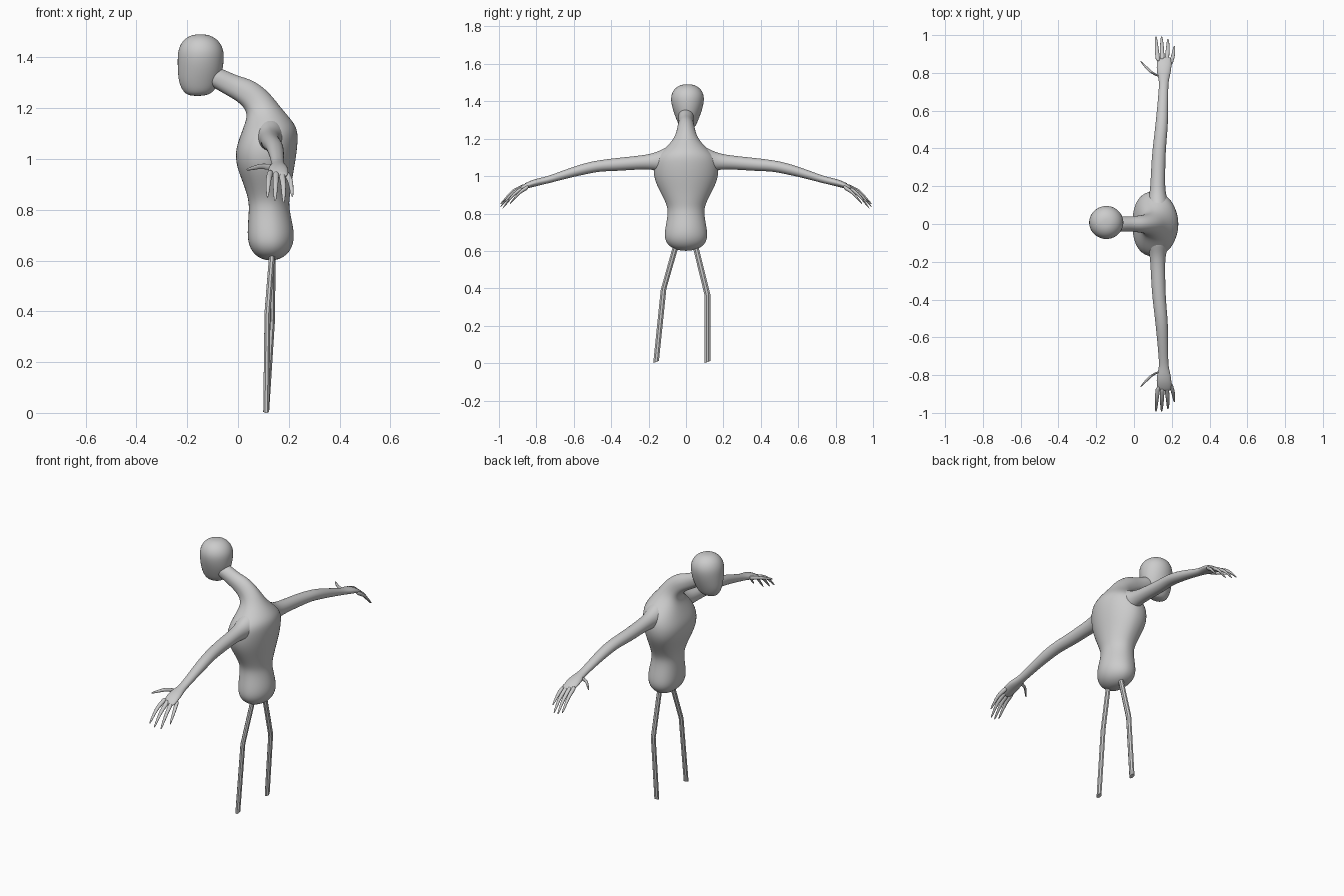
import bpy, bmesh, math
from mathutils import Vector


def loft(name, rings, n=16, subsurf=2, mirror=False, front=2.0, back=2.0):
    """Skin rings given as (centre, u axis, v axis); front/back set how boxy each side is."""
    bm = bmesh.new()
    k = 1.025 if subsurf else 1.0
    loops = []
    for c, u, v in rings:
        loop = []
        for i in range(n):
            a = 2 * math.pi * (i + 0.5 * (not subsurf)) / n
            ca, sa = math.cos(a), math.sin(a)
            e = 2 / (front if ca < 0 else back)
            p = math.copysign(abs(ca) ** e, ca)
            q = math.copysign(abs(sa) ** e, sa)
            loop.append(bm.verts.new(Vector(c) + k * (Vector(u) * p + Vector(v) * q)))
        loops.append(loop)
    for a, b in zip(loops, loops[1:]):
        for i in range(n):
            j = (i + 1) % n
            bm.faces.new((a[i], a[j], b[j], b[i]))
    bm.faces.new(loops[0][::-1])
    bm.faces.new(loops[-1])
    bmesh.ops.recalc_face_normals(bm, faces=bm.faces)
    for f in bm.faces:
        f.smooth = bool(subsurf)
    me = bpy.data.meshes.new(name)
    bm.to_mesh(me)
    bm.free()
    ob = bpy.data.objects.new(name, me)
    bpy.context.collection.objects.link(ob)
    if mirror:
        m = ob.modifiers.new("mirror", 'MIRROR')
        m.use_axis = (False, True, False)
    if subsurf:
        s = ob.modifiers.new("smooth", 'SUBSURF')
        s.levels = s.render_levels = subsurf
    return ob


# Torso and neck: each ring is chest x, z, back x, z, half width
torso = [
    (.11, .600, .15, .600, .03), (.068, .618, .192, .620, .085),
    (.042, .660, .217, .660, .114), (.038, .710, .221, .710, .112),
    (.042, .770, .208, .770, .100), (.045, .820, .199, .820, .095),
    (.037, .860, .204, .860, .107), (.018, .915, .212, .920, .137),
    (-.004, .970, .226, .995, .168), (-.010, 1.03, .235, 1.07, .174),
    (.008, 1.085, .233, 1.12, .160), (.025, 1.13, .205, 1.16, .115),
    (.036, 1.165, .165, 1.205, .073), (.032, 1.195, .125, 1.260, .051),
    (.0, 1.228, .06, 1.312, .044), (-.05, 1.255, .0, 1.325, .038),
    (-.10, 1.285, -.05, 1.350, .040), (-.15, 1.31, -.11, 1.370, .040)]
loft("torso_and_neck",
     [(((fx + bx) / 2, 0, (fz + bz) / 2), ((bx - fx) / 2, 0, (bz - fz) / 2), (0, b, 0))
      for fx, fz, bx, bz, b in torso], n=20, front=2.4, back=1.9)

# Head: z, centre x, half depth, half width
head = [(1.248, -.160, .025, .018), (1.260, -.156, .058, .040),
        (1.300, -.155, .078, .058), (1.345, -.149, .088, .075),
        (1.390, -.147, .091, .087), (1.430, -.146, .090, .089),
        (1.466, -.147, .072, .072), (1.486, -.148, .042, .042),
        (1.491, -.148, .015, .015)]
loft("head", [((x, .008, z), (a, 0, 0), (0, b, 0)) for z, x, a, b in head])


# Limbs reaching sideways: x, y, z, half size in x, half size in z
def side_limb(name, pts, n):
    loft(name, [((x, y, z), (a, 0, 0), (0, 0, b)) for x, y, z, a, b in pts],
         n=n, mirror=True)


side_limb("arm", [
    (.130, .07, 1.090, .065, .080), (.126, .12, 1.085, .055, .063),
    (.125, .17, 1.078, .040, .043), (.127, .26, 1.072, .038, .036),
    (.131, .37, 1.062, .036, .035), (.140, .46, 1.056, .034, .030),
    (.147, .53, 1.042, .033, .031), (.152, .62, 1.018, .029, .026),
    (.156, .71, .989, .025, .021), (.158, .76, .975, .025, .019),
    (.158, .80, .966, .037, .020), (.159, .84, .955, .040, .018),
    (.161, .875, .938, .036, .013), (.162, .885, .932, .025, .008)], 14)

# Fingers and thumb: knuckle, middle joint, tip
fingers = {
    "index_finger": ((.128, .86, .950), (.120, .930, .918), (.116, .993, .850)),
    "middle_finger": ((.150, .87, .945), (.148, .935, .903), (.146, .993, .835)),
    "ring_finger": ((.172, .865, .943), (.179, .925, .900), (.180, .980, .828)),
    "little_finger": ((.190, .84, .945), (.207, .890, .913), (.214, .942, .852)),
    "thumb": ((.135, .78, .968), (.088, .805, .972), (.035, .862, .958))}
for name, (a, b, c) in fingers.items():
    A, B, C = Vector(a), Vector(b), Vector(c)
    path = [(A, .014), (A.lerp(B, .5), .012), (B, .011), (B.lerp(C, .5), .0085),
            (B.lerp(C, .93), .005), (C, .002)]
    side_limb(name, [(*p, r, r) for p, r in path], 8)

# Legs: plain bent stilts, hip to knee to foot
legs = {
    "left_leg": ((.137, -.045, .66), (.116, -.120, .395), (.111, -.160, .006)),
    "right_leg": ((.137, .042, .66), (.134, .115, .365), (.111, .115, .006))}
for name, pts in legs.items():
    loft(name, [(p, (.0125, 0, 0), (0, .0165, .004 if i == 1 else (.006 if i == 2 else 0)))
                for i, p in enumerate(pts)], n=8, subsurf=0)
